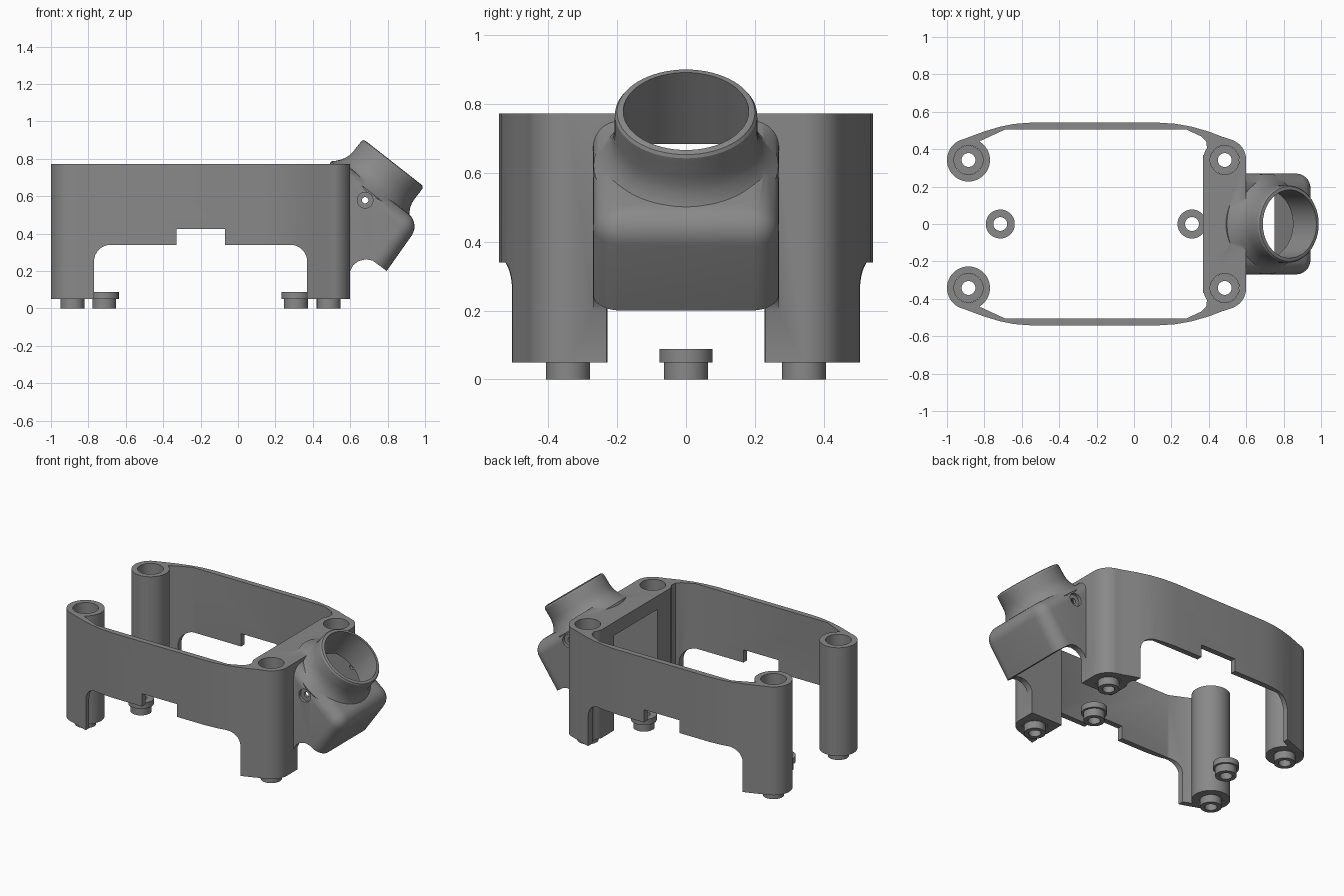
import bpy, bmesh, math
from mathutils import Vector, Matrix

if "Cube" in bpy.data.objects:
    bpy.data.objects.remove(bpy.data.objects["Cube"])

grey = bpy.data.materials.new("mid_grey")
grey.diffuse_color = (0.25, 0.25, 0.25, 1)
grey.use_nodes = True
grey.node_tree.nodes["Principled BSDF"].inputs["Base Color"].default_value = grey.diffuse_color


def make(name, bm):
    bmesh.ops.recalc_face_normals(bm, faces=bm.faces)
    me = bpy.data.meshes.new(name)
    bm.to_mesh(me)
    bm.free()
    me.materials.append(grey)
    ob = bpy.data.objects.new(name, me)
    bpy.context.collection.objects.link(ob)
    return ob


def prism_bm(pts, vec):
    bm = bmesh.new()
    f = bm.faces.new([bm.verts.new(p) for p in pts])
    r = bmesh.ops.extrude_face_region(bm, geom=[f])
    bmesh.ops.translate(bm, vec=vec, verts=[v for v in r["geom"] if isinstance(v, bmesh.types.BMVert)])
    return bm


def plan(name, pts, z0, z1):
    return make(name, prism_bm([(x, y, z0) for x, y in pts], (0, 0, z1 - z0)))


def side(name, pts, half):
    return make(name, prism_bm([(x, -half, z) for x, z in pts], (0, 2 * half, 0)))


def lathe(name, profile, mat, closed=False, n=48):
    """Revolve (radius, height) points; open profiles get end caps."""
    bm = bmesh.new()
    rings = [[bm.verts.new(mat @ Vector((r * math.cos(2 * math.pi * i / n),
                                         r * math.sin(2 * math.pi * i / n), h)))
              for i in range(n)] for r, h in profile]
    pairs = list(zip(rings, rings[1:])) + ([(rings[-1], rings[0])] if closed else [])
    for a, b in pairs:
        for i in range(n):
            j = (i + 1) % n
            bm.faces.new((a[i], a[j], b[j], b[i]))
    if not closed:
        bm.faces.new(rings[0])
        bm.faces.new(rings[-1])
    return make(name, bm)


def combine(ob, others, op):
    for o in others:
        m = ob.modifiers.new("bool", 'BOOLEAN')
        m.operation, m.solver, m.object = op, 'EXACT', o
        dg = bpy.context.evaluated_depsgraph_get()
        me = bpy.data.meshes.new_from_object(ob.evaluated_get(dg))
        ob.modifiers.clear()
        ob.data = me
        bpy.data.objects.remove(o)


def at(x, y):
    return Matrix.Translation((x, y, 0))


Z0, Z1 = 0.05, 0.772
POSTS = [(x, y) for x in (-0.885, 0.485) for y in (-0.342, 0.342)]

# Side walls, curving in to meet the corner posts
wall = [(-.924, .449), (-.8, .495), (-.72, .519), (-.64, .535), (-.55, .542), (.13, .542),
        (.22, .536), (.31, .52), (.4, .494), (.47, .467), (.524, .45), (.5, .42), (.41, .37),
        (.372, .36), (.385, .385), (.39, .41), (.386, .44), (.36, .468), (.28, .505),
        (-.69, .505), (-.82, .445), (-.85, .425), (-.9, .42)]
walls = [plan("wall", [(x, s * y) for x, y in wall], Z0, Z1) for s in (1, -1)]

# Arched opening with a small notch under each wall
arch = [(-.77, -.1), (-.77, .25)]
arch += [(-.68 - .09 * math.cos(a), .25 + .09 * math.sin(a)) for a in [math.pi / 16 * i for i in range(1, 9)]]
arch += [(-.33, .34), (-.33, .425), (-.07, .425), (-.07, .34)]
arch += [(.28 + .09 * math.sin(a), .25 + .09 * math.cos(a)) for a in [math.pi / 16 * i for i in range(9)]]
arch += [(.37, -.1)]
for w in walls:
    combine(w, [side("arch_cutter", arch, 1)], 'DIFFERENCE')

# End block between the right-hand posts
frame = plan("frame", [(.37, -.37), (.6, -.342), (.6, .342), (.37, .37)], Z0, Z1)
posts = [lathe("post", [(.115, Z0), (.115, Z1)], at(*p)) for p in POSTS]

# Hood body with rounded outer edges
hood = [(.5, .2), (.6, .2), (.615, .23), (.645, .253), (.685, .263), (.72, .255), (.795, .2),
        (.975, .455), (.6, .75), (.5, .755)]
bm = prism_bm([(x, -.27, z) for x, z in hood], (0, .54, 0))
slant = [e for e in bm.edges if all(v.co.x > .59 and v.co.z > .19 for v in e.verts)
         and any(v.co.x > .96 for v in e.verts)]
bmesh.ops.bevel(bm, geom=slant, offset=.08, segments=7, profile=.5, affect='EDGES')
hood_ob = make("hood", bm)

# Tilted round mouth, flaring into the hood
axis = Vector((.617, 0, .787))
tilt = Matrix.Translation((.832, 0, .778)) @ axis.to_track_quat('Z', 'Y').to_matrix().to_4x4()
mouth = lathe("mouth", [(.19, 0), (.2, -.003), (.206, -.012), (.207, -.03), (.207, -.08), (.21, -.11),
                        (.218, -.135), (.232, -.16), (.25, -.182), (.268, -.2), (.262, -.225)], tilt, n=64)
combine(frame, walls + posts + [hood_ob, mouth], 'UNION')

# Hollow out the hood, mouth and post bores
cavity = [(.3, -.1), (.3, .683), (.62, .683), (.87, .49), (.88, .43), (.75, .235), (.75, -.1)]
cutters = [side("cavity", cavity, .23),
           lathe("mouth_bore", [(.182, .1), (.182, -.3)], tilt, n=64)]
cutters += [lathe("post_bore", [(.078, 0), (.078, 1)], at(*p)) for p in POSTS]

# Countersunk cross screw holes in the hood sides
cross = Matrix.Translation((.68, 0, .578)) @ Matrix.Rotation(math.pi / 2, 4, 'X')
cutters.append(lathe("screw_hole", [(.017, -.4), (.017, .4)], cross, n=24))
for s in (1, -1):
    cutters.append(lathe("screw_recess", [(.042, s * .25), (.042, s * .4)], cross, n=32))
combine(frame, cutters, 'DIFFERENCE')

# Collared spacers, in the posts and on the centre line
spacer = [(.037, 0), (.064, 0), (.064, .05), (.0775, .05), (.0775, .088), (.037, .088)]
parts = [frame]
for p in POSTS + [(-.715, 0), (.31, 0)]:
    parts.append(lathe("spacer", spacer, at(*p), closed=True))

# Smooth curved faces, keep edges sharp
for o in parts:
    o.select_set(True)
bpy.context.view_layer.objects.active = frame
bpy.ops.object.shade_smooth_by_angle(angle=math.radians(30))
